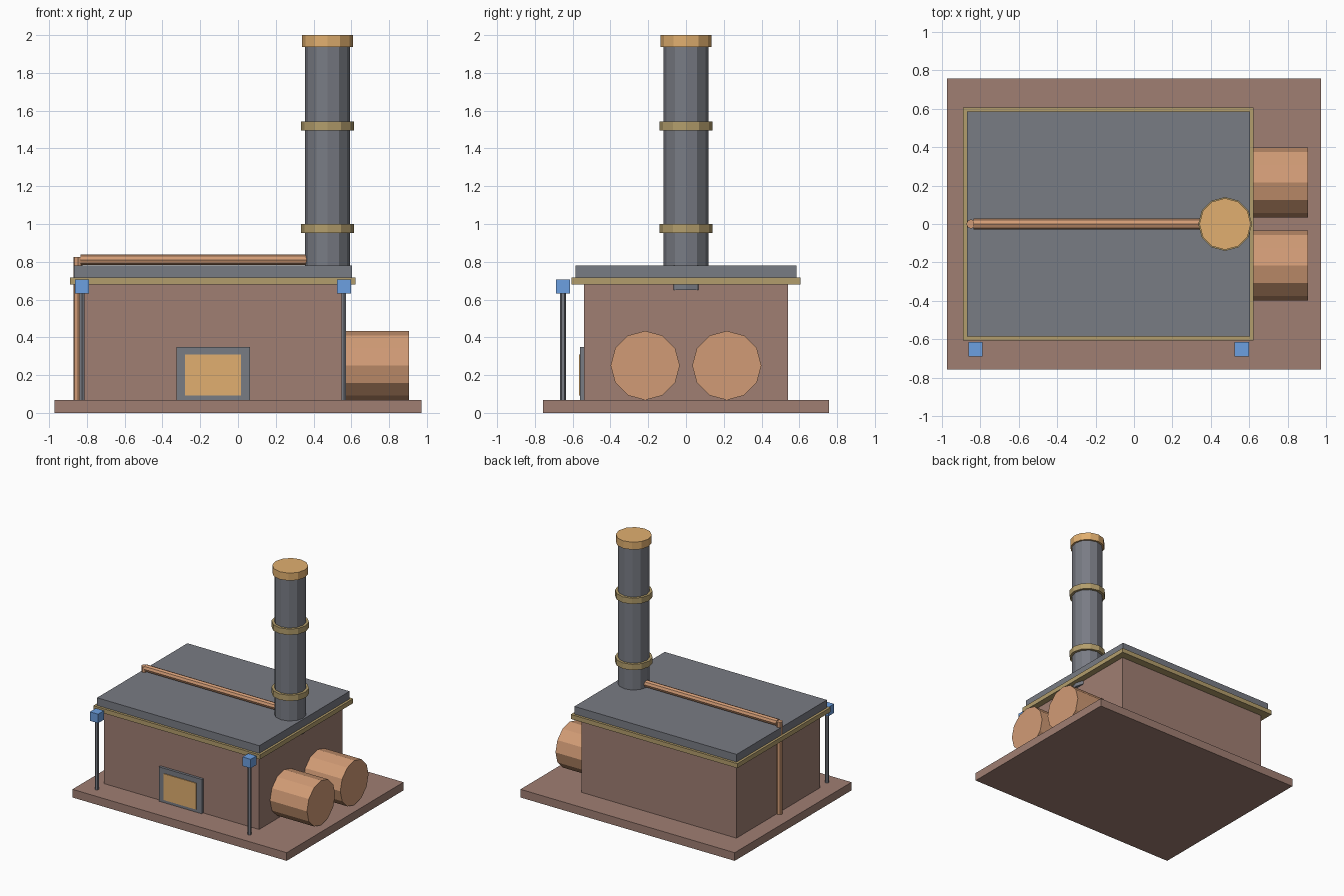
import bpy
from math import pi
from mathutils import Vector

if "Cube" in bpy.data.objects:
    bpy.data.objects.remove(bpy.data.objects["Cube"])


def material(name, rgb):
    m = bpy.data.materials.new(name)
    m.diffuse_color = (*rgb, 1)
    m.use_nodes = True
    m.node_tree.nodes["Principled BSDF"].inputs["Base Color"].default_value = m.diffuse_color
    return m


BRICK = material("brick", (0.35, 0.21, 0.17))
STEEL = material("steel", (0.19, 0.20, 0.23))
BRASS = material("brass", (0.45, 0.34, 0.15))
COPPER = material("copper", (0.64, 0.33, 0.18))
GLOW = material("glow", (0.75, 0.43, 0.16))
BLUE = material("blue", (0.15, 0.35, 0.75))


def box(name, lo, hi, mat):
    """Box between two opposite corners."""
    lo, hi = Vector(lo), Vector(hi)
    bpy.ops.mesh.primitive_cube_add(size=1, location=(lo + hi) / 2)
    o = bpy.context.object
    o.name = name
    o.scale = hi - lo
    o.data.materials.append(mat)
    bpy.ops.object.transform_apply(location=False, rotation=False, scale=True)
    return o


def rod(name, start, end, r, sides, mat):
    """Flat-shaded cylinder along z, or along x when the ends share a height."""
    start, end = Vector(start), Vector(end)
    rot = (0, pi / 2, 0) if start.z == end.z else (0, 0, 0)
    bpy.ops.mesh.primitive_cylinder_add(vertices=sides, radius=r, depth=(end - start).length,
                                        location=(start + end) / 2, rotation=rot)
    o = bpy.context.object
    o.name = name
    o.data.materials.append(mat)
    return o


# Ground slab, building and stacked roof
box("base_slab", (-0.972, -0.757, 0), (0.972, 0.757, 0.067), BRICK)
box("building", (-0.836, -0.54, 0.067), (0.57, 0.54, 0.68), BRICK)
box("roof_trim", (-0.889, -0.605, 0.68), (0.622, 0.605, 0.717), BRASS)
box("roof", (-0.869, -0.585, 0.717), (0.603, 0.585, 0.78), STEEL)

# Furnace door
box("door_frame", (-0.326, -0.561, 0.068), (0.064, -0.53, 0.35), STEEL)
box("door", (-0.281, -0.567, 0.092), (0.017, -0.54, 0.308), GLOW)

# Chimney with bands and cap
CX = 0.474
rod("chimney", (CX, 0, 0.65), (CX, 0, 1.96), 0.119, 12, STEEL)
for i, z in enumerate((0.953, 1.495)):
    rod(f"chimney_band_{i + 1}", (CX, 0, z), (CX, 0, z + 0.048), 0.14, 12, BRASS)
rod("chimney_cap", (CX, 0, 1.938), (CX, 0, 2.0), 0.134, 12, GLOW)

# Mirrored side tanks
for side, y in (("front", -0.216), ("back", 0.216)):
    rod(f"{side}_tank", (0.54, y, 0.251), (0.905, y, 0.251), 0.183, 12, COPPER)

# Pipe running from chimney over the roof and down the left wall
rod("roof_pipe", (-0.835, 0, 0.81), (0.40, 0, 0.81), 0.028, 8, COPPER)
rod("down_pipe", (-0.848, 0, 0.067), (-0.848, 0, 0.825), 0.024, 8, COPPER)

# Lamp posts at the front corners
for side, x in (("left", -0.825), ("right", 0.56)):
    rod(f"{side}_lamp_post", (x, -0.651, 0.067), (x, -0.651, 0.67), 0.015, 6, STEEL)
    box(f"{side}_lamp", (x - 0.037, -0.688, 0.632), (x + 0.037, -0.614, 0.706), BLUE)
